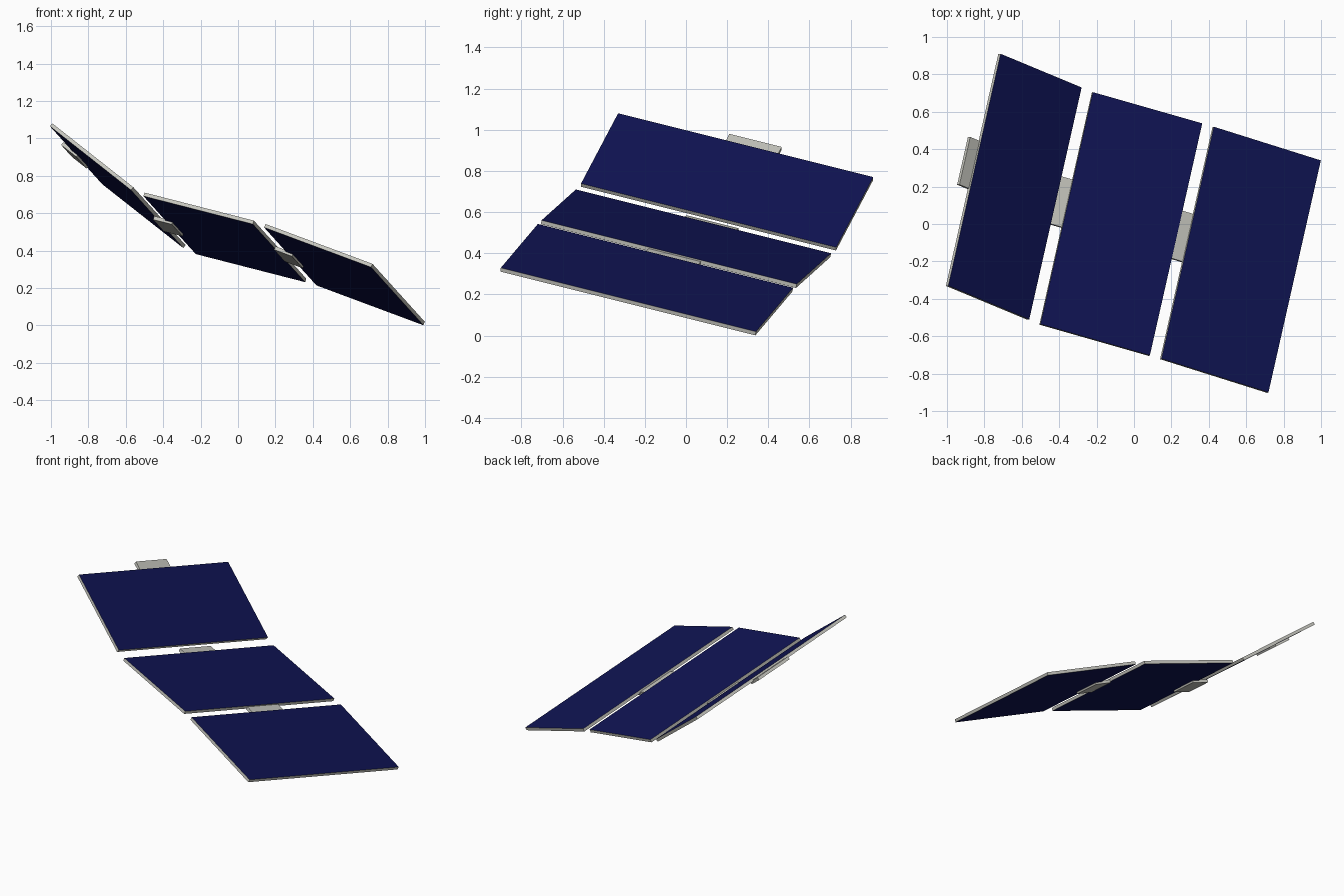
import bpy, bmesh
from mathutils import Vector

if "Cube" in bpy.data.objects:
    bpy.data.objects.remove(bpy.data.objects["Cube"])

AXIS = Vector((0.28, 1.24, -0.31))      # long edge shared by all panels
THICK = 0.02


def material(name, color):
    m = bpy.data.materials.new(name)
    m.diffuse_color = color
    m.use_nodes = True
    m.node_tree.nodes["Principled BSDF"].inputs["Base Color"].default_value = m.diffuse_color
    return m


frame_mat = material("frame_grey", (0.58, 0.58, 0.53, 1))
cell_mat = material("cell_blue", (0.005, 0.007, 0.09, 1))


def slab(name, origin, along, across, normal, a, w, h, cells=False):
    """Box spanning ranges a, w, h along the three given directions."""
    bm = bmesh.new()
    bmesh.ops.create_cube(bm, size=1)
    for v in bm.verts:
        i, j, k = (int(c > 0) for c in v.co)
        v.co = origin + along * a[i] + across * w[j] + normal * h[k]
    bmesh.ops.recalc_face_normals(bm, faces=bm.faces)
    bm.normal_update()
    # broad faces carry the blue cells, rims stay grey
    for f in bm.faces:
        f.material_index = int(cells and abs(f.normal.dot(normal)) > 0.9)
    me = bpy.data.meshes.new(name)
    bm.to_mesh(me)
    bm.free()
    me.materials.append(frame_mat)
    me.materials.append(cell_mat)
    bpy.context.collection.objects.link(bpy.data.objects.new(name, me))


# upper left front corner of each panel, and its downhill short edge
panels = {
    "upper": ((-0.993, -0.33, 1.08), (0.433, -0.18, -0.341)),
    "middle": ((-0.50, -0.535, 0.71), (0.585, -0.167, -0.15)),
    "lower": ((0.147, -0.72, 0.542), (0.572, -0.18, -0.213)),
}
for label, (corner, short) in panels.items():
    corner, short = Vector(corner), Vector(short)
    across = short.normalized()
    normal = across.cross(AXIS).normalized()
    # solar panel
    slab(label + "_panel", corner, AXIS, across, normal,
         (0, 1), (0, short.length), (-THICK, 0), cells=True)
    # hinge plate tucked under the uphill edge
    slab(label + "_hinge_plate", corner, AXIS, across, normal,
         (0.42, 0.625), (-0.067, 0.04), (-0.032, -0.012))
